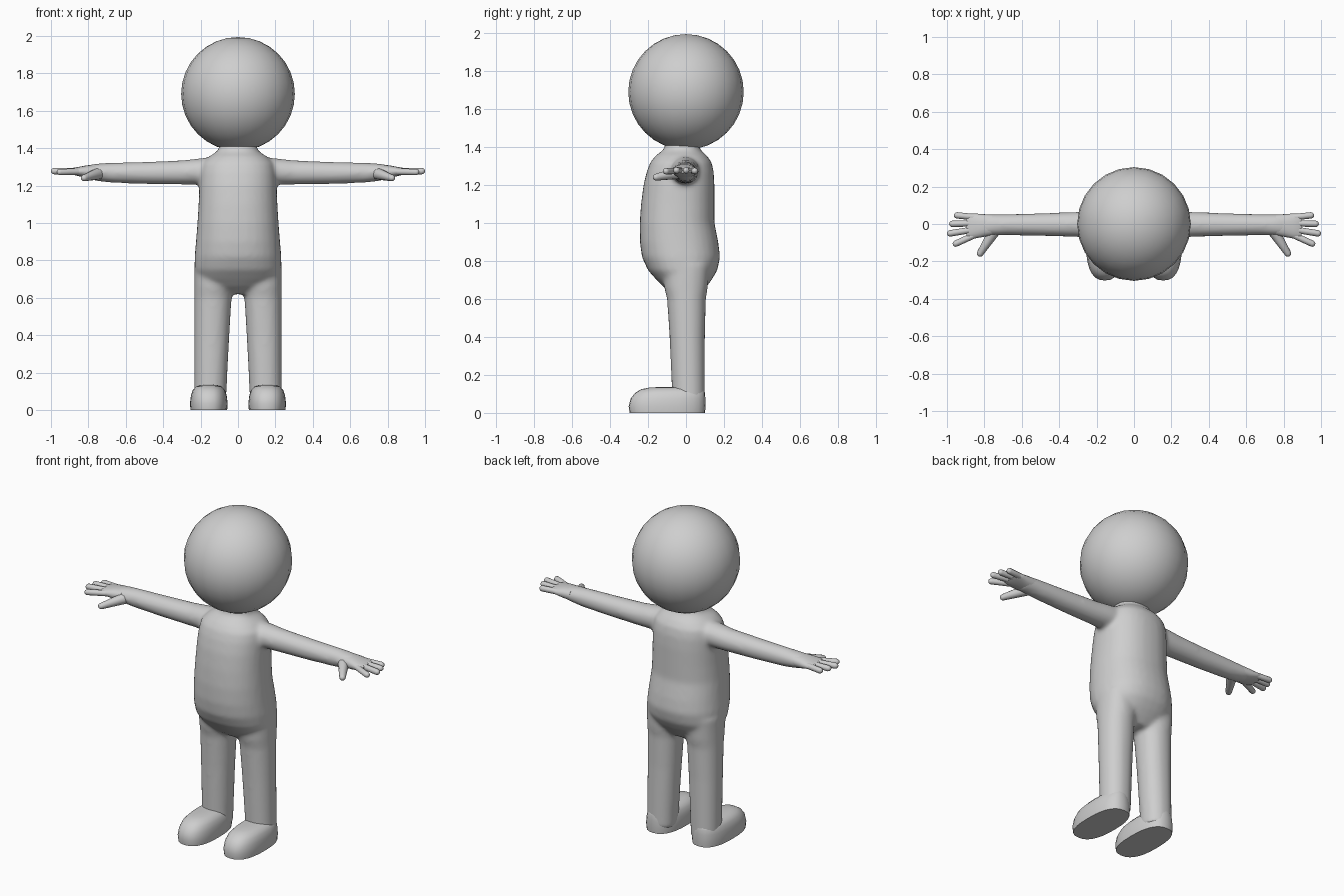
import bpy, bmesh, math
from mathutils import Vector

if "Cube" in bpy.data.objects:
    bpy.data.objects.remove(bpy.data.objects["Cube"])

grey = bpy.data.materials.new("plain_grey")
grey.diffuse_color = (0.62, 0.62, 0.62, 1)
grey.use_nodes = True
grey.node_tree.nodes["Principled BSDF"].inputs["Base Color"].default_value = grey.diffuse_color


def finish(name, bm, angle=40):
    """Turn a bmesh into a smooth-shaded grey object."""
    bmesh.ops.recalc_face_normals(bm, faces=bm.faces)
    me = bpy.data.meshes.new(name)
    bm.to_mesh(me)
    bm.free()
    me.materials.append(grey)
    ob = bpy.data.objects.new(name, me)
    bpy.context.collection.objects.link(ob)
    bpy.ops.object.select_all(action='DESELECT')
    ob.select_set(True)
    bpy.context.view_layer.objects.active = ob
    bpy.ops.object.shade_smooth_by_angle(angle=math.radians(angle))
    return ob


def loft(bm, rings, u, v, sides=24, power=2.0):
    """Skin rings of (centre, u radius, v radius) into a closed tube."""
    u, v = Vector(u), Vector(v)
    loops = []
    for c, ru, rv in rings:
        loop = []
        for i in range(sides):
            a = 2 * math.pi * i / sides
            ca, sa = math.cos(a), math.sin(a)
            cu = math.copysign(abs(ca) ** (2 / power), ca)
            sv = math.copysign(abs(sa) ** (2 / power), sa)
            loop.append(bm.verts.new(Vector(c) + u * ru * cu + v * rv * sv))
        loops.append(loop)
    for a, b in zip(loops, loops[1:]):
        for i in range(sides):
            j = (i + 1) % sides
            bm.faces.new((a[i], a[j], b[j], b[i]))
    bm.faces.new(loops[0])
    bm.faces.new(loops[-1])


def upright(x, rows):
    """Rows of (z, half width, front y, back y) to rings."""
    return [((x, (f + b) / 2, z), w, (b - f) / 2) for z, w, f, b in rows]


X, Y, Z = (1, 0, 0), (0, 1, 0), (0, 0, 1)

# Body: torso, arms and legs fused into one skin
bm = bmesh.new()
torso = [(0.62, 0.10, -0.06, 0.07), (0.66, 0.17, -0.115, 0.105),
         (0.70, 0.215, -0.155, 0.135), (0.75, 0.232, -0.20, 0.165),
         (0.82, 0.232, -0.232, 0.18), (0.90, 0.225, -0.243, 0.17),
         (1.00, 0.217, -0.244, 0.15), (1.10, 0.211, -0.237, 0.15),
         (1.20, 0.207, -0.224, 0.15), (1.27, 0.203, -0.207, 0.146),
         (1.32, 0.192, -0.188, 0.135), (1.355, 0.155, -0.16, 0.11),
         (1.38, 0.115, -0.125, 0.08), (1.40, 0.10, -0.11, 0.07),
         (1.45, 0.10, -0.11, 0.07)]
loft(bm, upright(0, torso), X, Y, 32, 2.25)
leg = [(0.03, 0.085, -0.075, 0.10), (0.13, 0.087, -0.075, 0.10),
       (0.40, 0.094, -0.087, 0.10), (0.60, 0.10, -0.10, 0.105),
       (0.66, 0.103, -0.115, 0.115), (0.78, 0.09, -0.12, 0.12)]
arm = [(0.10, 1.20, 1.355, -0.085, 0.07), (0.21, 1.205, 1.345, -0.08, 0.07),
       (0.30, 1.205, 1.335, -0.07, 0.065), (0.50, 1.208, 1.327, -0.064, 0.058),
       (0.68, 1.215, 1.322, -0.06, 0.053), (0.76, 1.225, 1.318, -0.062, 0.052),
       (0.82, 1.24, 1.305, -0.07, 0.052)]
for s in (1, -1):
    rows = [(z, w, f, b) for z, w, f, b in leg]
    rings = [((s * (0.234 - w), (f + b) / 2, z), w, (b - f) / 2)
             for z, w, f, b in rows]
    loft(bm, rings, X, Y, 24, 2.15)
    loft(bm, [((s * x, (f + b) / 2, (lo + hi) / 2), (b - f) / 2, (hi - lo) / 2)
              for x, lo, hi, f, b in arm], Y, Z)
body = finish("body", bm, 180)
fuse = body.modifiers.new("fuse", 'REMESH')
fuse.mode = 'VOXEL'
fuse.voxel_size = 0.012
fuse.use_smooth_shade = True
soften = body.modifiers.new("soften", 'SMOOTH')
soften.factor = 0.5
soften.iterations = 10

# Head
bm = bmesh.new()
bmesh.ops.create_uvsphere(bm, u_segments=24, v_segments=16, radius=0.304)
bmesh.ops.translate(bm, verts=bm.verts, vec=(0, 0, 1.69))
finish("head", bm)

# Feet: flat soles, rounded toes
foot = [(0.0, 0.098, -0.297, 0.10), (0.035, 0.101, -0.302, 0.103),
        (0.075, 0.096, -0.292, 0.102), (0.105, 0.087, -0.268, 0.10),
        (0.125, 0.070, -0.235, 0.095), (0.134, 0.045, -0.19, 0.08),
        (0.136, 0.015, -0.13, 0.03)]
# Hands: palm, then fingers as (base, tip) centre lines
palm = [(0.76, 1.235, 1.312, -0.060, 0.050), (0.81, 1.24, 1.308, -0.070, 0.053),
        (0.85, 1.25, 1.30, -0.077, 0.056), (0.88, 1.257, 1.295, -0.078, 0.056),
        (0.895, 1.264, 1.288, -0.070, 0.048)]
fingers = [((0.85, 0.036, 1.276), (0.963, 0.048, 1.274)),
           ((0.86, 0.004, 1.277), (0.988, 0.0, 1.277)),
           ((0.86, -0.030, 1.277), (1.0, -0.053, 1.277)),
           ((0.85, -0.058, 1.274), (0.968, -0.112, 1.272))]
thumb = ((0.745, -0.035, 1.264), (0.832, -0.172, 1.238))


def digit(bm, base, tip, r0, r1, s):
    """Tapered tube with a rounded end."""
    a, b = (Vector((s * p[0], p[1], p[2])) for p in (base, tip))
    d = (b - a).normalized()
    side = d.cross(Vector(Z)).normalized()
    up = side.cross(d)
    end = b - d * r1
    rings = [(a, r0, r0), (a.lerp(end, 0.5), (r0 + r1) / 2, (r0 + r1) / 2)]
    for t in (0, 30, 60, 85):
        t = math.radians(t)
        rings.append((end + d * r1 * math.sin(t), r1 * math.cos(t), r1 * math.cos(t)))
    loft(bm, rings, side, up, 12)


for s, side in ((1, "left"), (-1, "right")):
    bm = bmesh.new()
    loft(bm, upright(s * 0.156, foot), X, Y, 28, 2.5)
    finish(side + "_foot", bm, 50)

    bm = bmesh.new()
    loft(bm, [((s * x, (f + b) / 2, (lo + hi) / 2), (b - f) / 2, (hi - lo) / 2)
              for x, lo, hi, f, b in palm], Y, Z, 20, 2.3)
    for base, tip in fingers:
        digit(bm, base, tip, 0.017, 0.017, s)
    digit(bm, *thumb, 0.032, 0.018, s)
    finish(side + "_hand", bm, 60)
